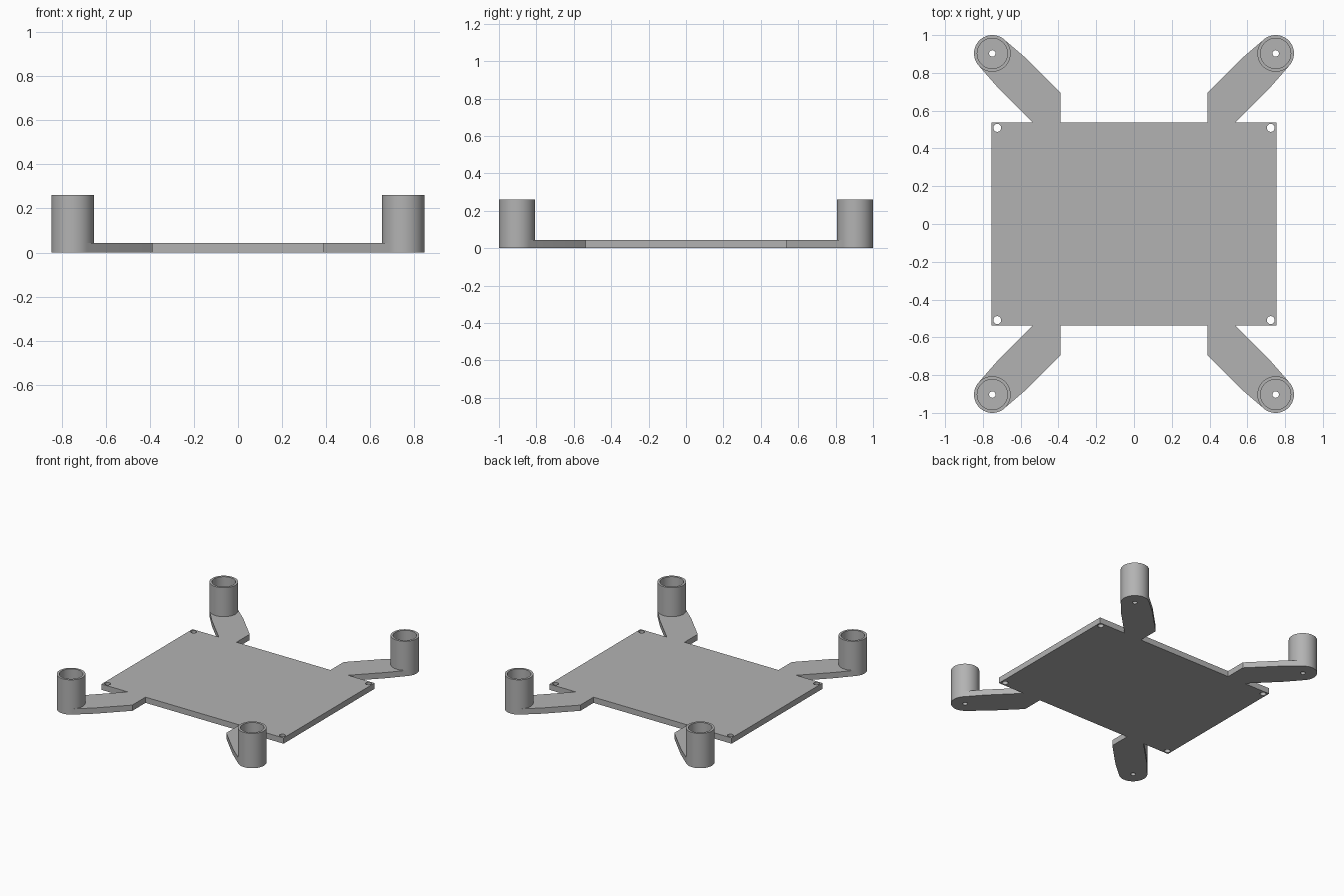
import bpy
import bmesh
from math import sin, cos, pi, radians

cube = bpy.data.objects.get("Cube")
if cube:
    bpy.data.objects.remove(cube, do_unlink=True)

BASE_T = 0.043                     # thickness of plate and arms
TOP = 0.26                         # height of the sockets
POST = (0.75, 0.903)               # socket centre
R_OUT, R_IN, R_BOLT = 0.097, 0.08, 0.017
MOUNT, R_MOUNT = (0.724, 0.509), 0.021
SIGNS = [(1, 1), (-1, 1), (-1, -1), (1, -1)]

grey = bpy.data.materials.new("plain grey")
grey.use_nodes = True
colour = (0.45, 0.45, 0.45, 1)
grey.diffuse_color = colour
grey.node_tree.nodes["Principled BSDF"].inputs["Base Color"].default_value = colour


def arc(centre, r, start, end, n):
    angles = [radians(start + (end - start) * i / n) for i in range(n + 1)]
    return [(centre[0] + r * cos(a), centre[1] + r * sin(a)) for a in angles]


def finish(ob):
    bpy.ops.object.select_all(action='DESELECT')
    ob.select_set(True)
    bpy.context.view_layer.objects.active = ob
    if ob.type == 'CURVE':
        bpy.ops.object.convert(target='MESH')
        ob = bpy.context.object
    ob.data.materials.clear()
    ob.data.materials.append(grey)
    bpy.ops.object.shade_smooth_by_angle(angle=radians(30))


# Base: one flat outline of plate and rounded arms, with bolt holes
quarter = [(0.754, 0.538), (0.536, 0.538), (0.724, 0.726)]
quarter += arc(POST, R_OUT, -45, 135, 32)
quarter += [(0.572, 0.878), (0.389, 0.694), (0.389, 0.538)]
outline = []
for sx, sy in SIGNS:
    side = [(sx * x, sy * y) for x, y in quarter]
    outline += side if sx * sy > 0 else side[::-1]

loops = [outline]
for sx, sy in SIGNS:
    for (x, y), r in ((POST, R_BOLT), (MOUNT, R_MOUNT)):
        loops.append(arc((sx * x, sy * y), r, 0, 360, 24)[:-1])

curve = bpy.data.curves.new("base_plate_with_arms", 'CURVE')
curve.dimensions = '2D'
curve.fill_mode = 'BOTH'
curve.extrude = BASE_T / 2
for loop in loops:
    spline = curve.splines.new('POLY')
    spline.points.add(len(loop) - 1)
    for point, (x, y) in zip(spline.points, loop):
        point.co = (x, y, 0, 1)
    spline.use_cyclic_u = True
base = bpy.data.objects.new("base_plate_with_arms", curve)
base.location.z = BASE_T / 2
bpy.context.collection.objects.link(base)
finish(base)

# Sockets: an open tube turned from its wall section
bm = bmesh.new()
section = [(R_IN, BASE_T), (R_OUT, BASE_T), (R_OUT, TOP), (R_IN, TOP)]
verts = [bm.verts.new((r, 0, z)) for r, z in section]
edges = [bm.edges.new((verts[i], verts[(i + 1) % 4])) for i in range(4)]
bmesh.ops.spin(bm, geom=verts + edges, cent=(0, 0, 0), axis=(0, 0, 1),
               angle=2 * pi, steps=64)
bmesh.ops.remove_doubles(bm, verts=bm.verts, dist=0.0001)
bmesh.ops.recalc_face_normals(bm, faces=bm.faces)
tube = bpy.data.meshes.new("socket")
bm.to_mesh(tube)
bm.free()
names = ["back_left", "back_right", "front_right", "front_left"]
for name, (sx, sy) in zip(names, SIGNS):
    socket = bpy.data.objects.new(name + "_socket", tube)
    socket.location = (sx * POST[0], sy * POST[1], 0)
    bpy.context.collection.objects.link(socket)
    finish(socket)
